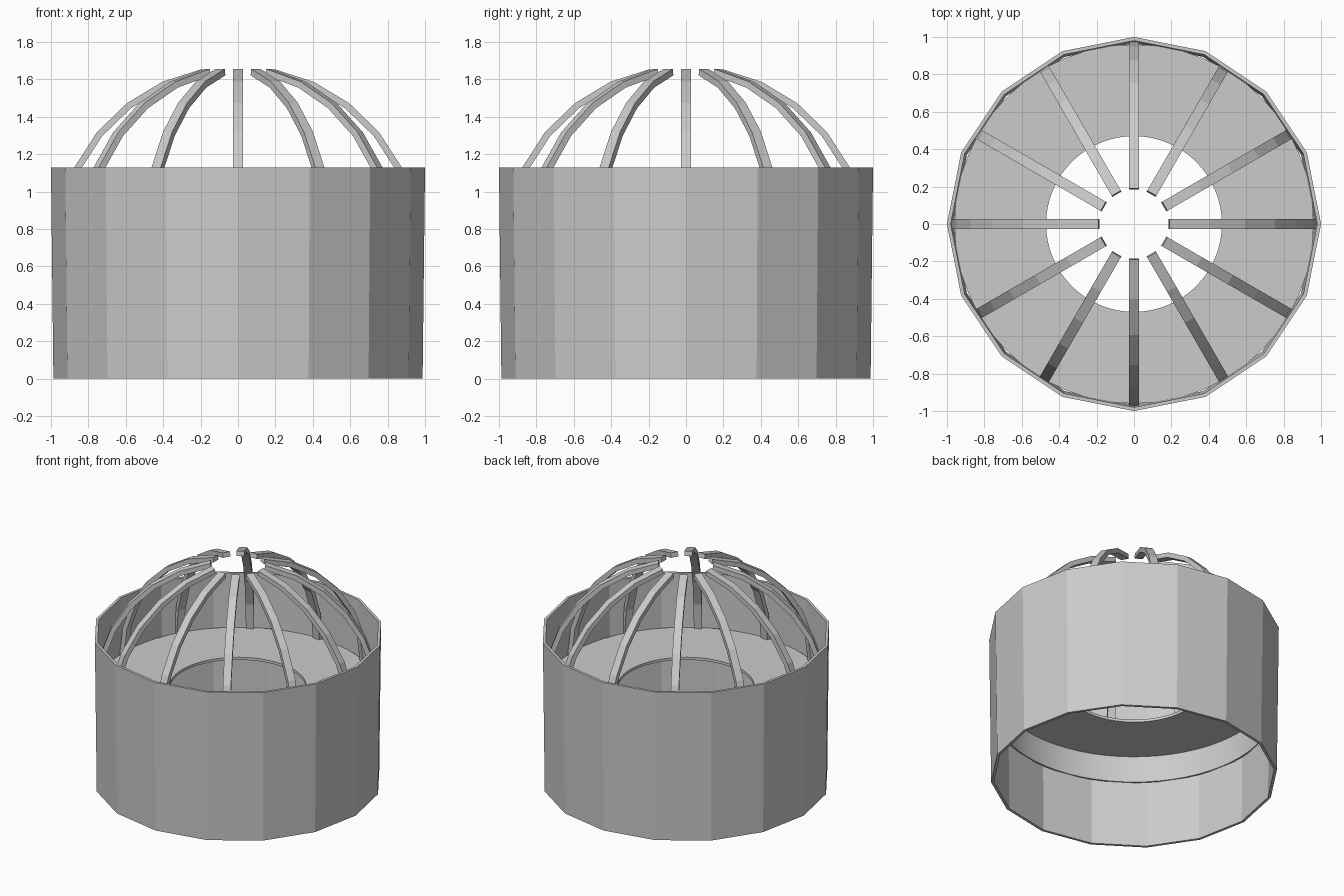
import bpy, bmesh, math
from mathutils import Matrix

if "Cube" in bpy.data.objects:
    bpy.data.objects.remove(bpy.data.objects["Cube"])


def make_object(name, bm, smooth=False):
    bmesh.ops.recalc_face_normals(bm, faces=bm.faces)
    me = bpy.data.meshes.new(name)
    bm.to_mesh(me)
    bm.free()
    ob = bpy.data.objects.new(name, me)
    bpy.context.collection.objects.link(ob)
    if smooth:
        bpy.context.view_layer.objects.active = ob
        ob.select_set(True)
        bpy.ops.object.shade_smooth_by_angle(angle=math.radians(30))
        ob.select_set(False)
    return ob


def lathe(name, profile, sides, smooth=False):
    """Revolve a closed (radius, z) profile around z."""
    bm = bmesh.new()
    rings = [[bm.verts.new((r * math.cos(a), r * math.sin(a), z)) for r, z in profile]
             for a in (2 * math.pi * i / sides for i in range(sides))]
    n = len(profile)
    for i in range(sides):
        a, b = rings[i], rings[(i + 1) % sides]
        for j in range(n):
            k = (j + 1) % n
            bm.faces.new((a[j], b[j], b[k], a[k]))
    return make_object(name, bm, smooth)


# Sixteen-sided outer wall, slightly wider at the top
lathe("outer_wall", [(0.987, 0), (1.0, 1.13), (0.98, 1.13), (0.967, 0)], 16)

# Round floor plate with central hole and short skirt below
lathe("floor_plate", [(0.47, 0.72), (0.96, 0.72), (0.96, 0.5),
                      (0.948, 0.5), (0.948, 0.7), (0.47, 0.7)], 64, True)


# Curved dome ribs rising from the floor
def rib(name, angle):
    r_out, r_in, half, base, steps = 0.975, 0.94, 0.028, 0.70, 6
    bm = bmesh.new()
    sections = []
    for i in range(steps + 1):
        t = math.radians(78.75) * i / steps
        sections.append([bm.verts.new((r * math.cos(t), y, base + r * math.sin(t)))
                         for r, y in ((r_out, -half), (r_out, half), (r_in, half), (r_in, -half))])
    for a, b in zip(sections, sections[1:]):
        for j in range(4):
            k = (j + 1) % 4
            bm.faces.new((a[j], a[k], b[k], b[j]))
    bm.faces.new(sections[0])
    bm.faces.new(sections[-1])
    bm.transform(Matrix.Rotation(angle, 4, 'Z'))
    make_object(name, bm)


for i in range(12):
    rib(f"dome_rib_{i + 1}", math.radians(30 * i))
